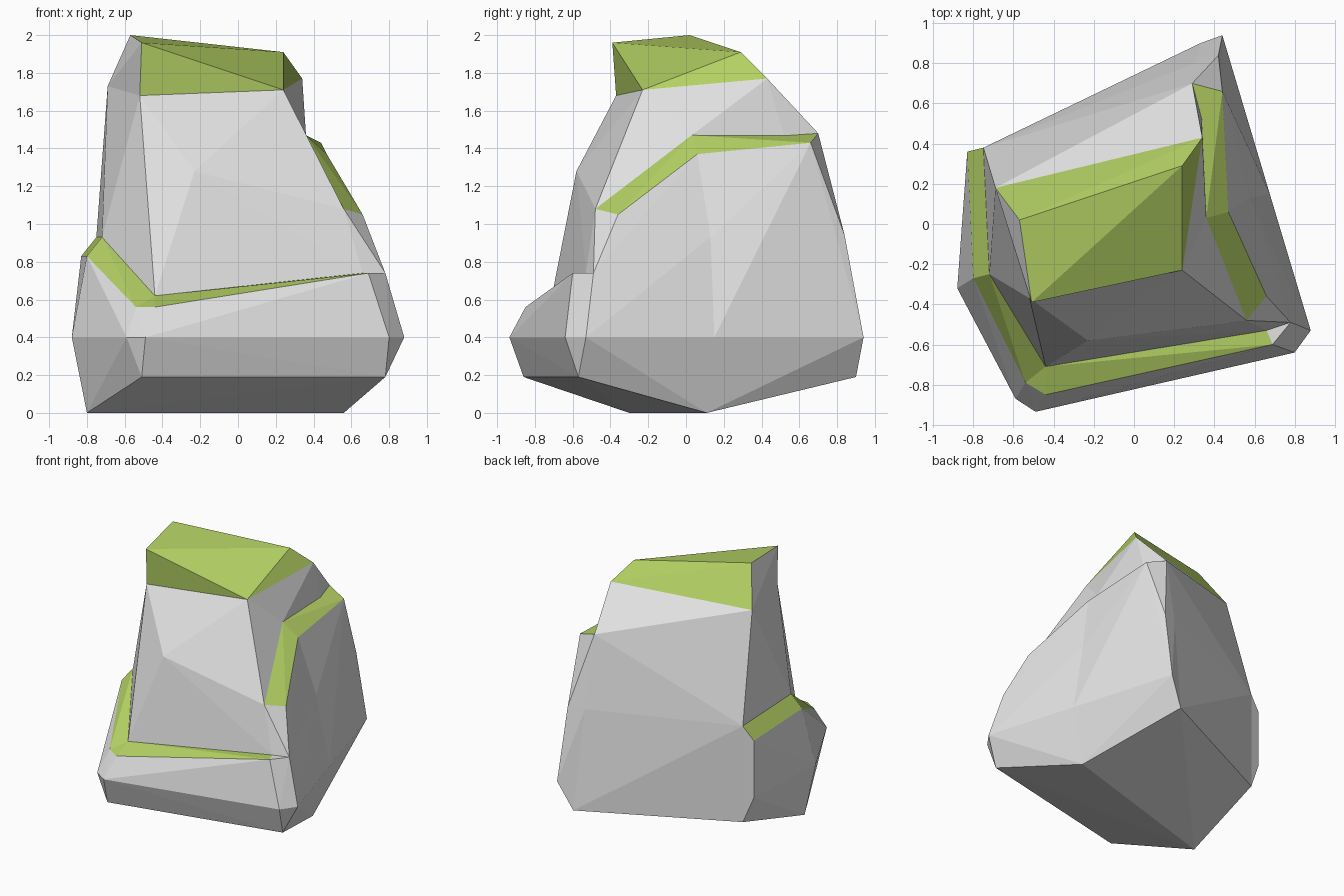
import bpy, bmesh
from mathutils import Vector

if "Cube" in bpy.data.objects:
    bpy.data.objects.remove(bpy.data.objects["Cube"])


def material(name, rgb):
    m = bpy.data.materials.new(name)
    m.diffuse_color = (*rgb, 1)
    m.use_nodes = True
    m.node_tree.nodes["Principled BSDF"].inputs["Base Color"].default_value = m.diffuse_color
    return m


MATS = [material("grey stone", (0.76, 0.76, 0.76)),
        material("green moss", (0.45, 0.63, 0.125))]


def chunk(name, points, is_moss=lambda f: False):
    """Convex block of rock; is_moss(face) picks the mossy faces."""
    bm = bmesh.new()
    for p in points:
        bm.verts.new(p)
    res = bmesh.ops.convex_hull(bm, input=bm.verts[:])
    junk = {v for v in res["geom_interior"] + res["geom_unused"]
            if isinstance(v, bmesh.types.BMVert)}
    bmesh.ops.delete(bm, geom=list(junk), context='VERTS')
    bmesh.ops.recalc_face_normals(bm, faces=bm.faces[:])
    for f in bm.faces:
        f.material_index = int(is_moss(f))
    me = bpy.data.meshes.new(name)
    bm.to_mesh(me)
    bm.free()
    for m in MATS:
        me.materials.append(m)
    ob = bpy.data.objects.new(name, me)
    bpy.context.collection.objects.link(ob)
    return ob


def on_rim(rim):
    """Moss lies on faces whose corners all belong to the ledge rim."""
    return lambda f: all(any((v.co - Vector(p)).length < 1e-4 for p in rim)
                         for v in f.verts)


heart = [(0, 0, 0.3)]  # buried point so that the chunks overlap

# Rims of the mossy ledges, the low one wrapping from left to front
left_inner = [(-.75, .38, .93), (-.72, -.25, .93)]
corner_inner, front_inner = [(-.44, -.71, .62)], [(.66, -.53, .74)]
left_outer = [(-.83, .36, .83), (-.80, -.27, .83)]
corner_outer = [(-.54, -.79, .56)]
front_outer = [(-.44, -.85, .56), (.69, -.60, .74)]
high_inner = [(.29, .70, 1.48), (.36, .03, 1.47), (.56, -.48, 1.08)]
high_outer = [(.44, .66, 1.43), (.47, .06, 1.37), (.66, -.36, 1.05)]
left_rim = left_inner + corner_inner + left_outer + corner_outer
front_rim = corner_inner + front_inner + corner_outer + front_outer
high_rim = high_inner + high_outer

# Keel, lower bevel and widest ring, grouped by side
foot_left = [(-.80, -.30, 0), (-.51, -.86, .19), (-.75, .38, .19),
             (-.88, -.32, .4), (-.59, -.87, .4), (-.49, -.935, .4)]
left_back = [(-.83, .36, .39)]
keel = [(.56, .11, 0)]
foot_front = [(.78, -.57, .19), (.80, -.64, .4), (.88, -.53, .4)]
foot_back = [(.33, .90, .19)]
side_back, side_mid = [(.44, .94, .4)], [(.676, .15, .4)]
back_mid = [(.30, .80, .94)]
shoulder = [(.42, .84, .94), (.575, .13, .93)]
front_corner = [(.78, -.49, .74)]

# Edge where the cap meets the core, and the crown on top
cap_edge = [(-.52, -.37, 1.68), (.24, -.23, 1.71), (.34, .43, 1.77), (-.69, .18, 1.73)]
crown = [(-.57, .02, 2.0), (-.51, -.39, 1.96), (.24, .29, 1.91)]

boulder = chunk("boulder", foot_left + keel + foot_front + foot_back + side_mid
                + front_rim + front_corner, on_rim(front_rim))
parts = [
    chunk("left_ledge", foot_left + left_back + left_rim + heart, on_rim(left_rim)),
    chunk("back_core", cap_edge + high_inner[:2] + left_inner + back_mid
          + foot_back + foot_left[2:3] + heart),
    chunk("front_core", cap_edge[:2] + high_inner[1:] + left_inner[1:] + corner_inner
          + front_inner + [(-.23, -.58, 1.28)] + heart),
    chunk("right_ledge_back", high_inner[:2] + high_outer[:2] + back_mid + shoulder
          + side_back + side_mid + foot_back + keel + heart, on_rim(high_rim)),
    chunk("right_ledge_front", high_inner[1:] + high_outer[1:] + shoulder[1:] + front_corner
          + front_inner + foot_front[2:] + side_mid + keel + heart, on_rim(high_rim)),
    chunk("moss_cap", crown + cap_edge + [(-.1, .05, 1.2)],
          lambda f: f.normal.x > -0.7),
]

# Fuse the chunks into one boulder
for part in parts:
    mod = boulder.modifiers.new(part.name, 'BOOLEAN')
    mod.operation = 'UNION'
    mod.solver = 'EXACT'
    mod.object = part
deps = bpy.context.evaluated_depsgraph_get()
fused = bpy.data.meshes.new_from_object(boulder.evaluated_get(deps))
boulder.modifiers.clear()
boulder.data = fused
for part in parts:
    bpy.data.objects.remove(part)
